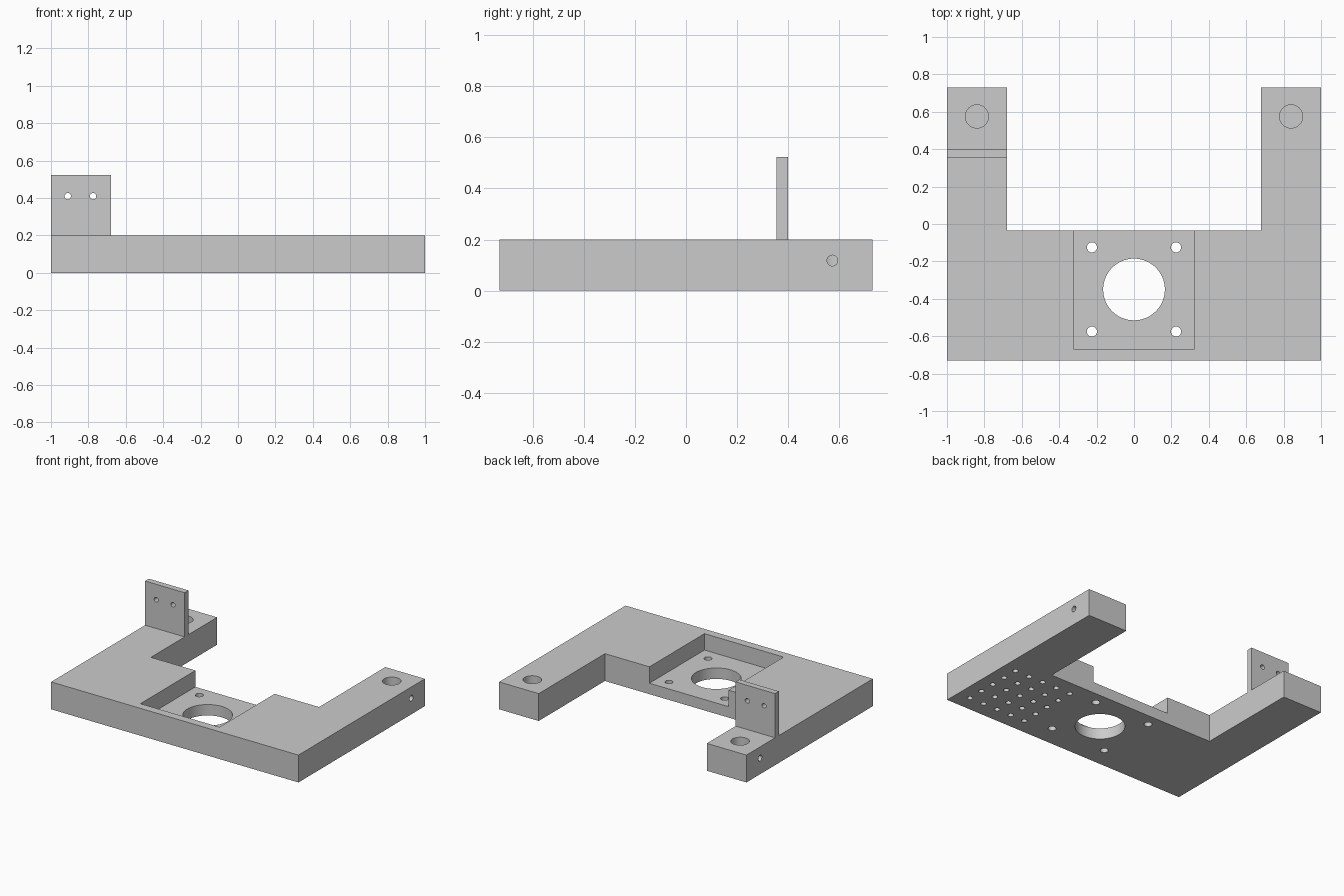
import bpy, bmesh, math
from mathutils import Matrix, Vector

if "Cube" in bpy.data.objects:
    bpy.data.objects.remove(bpy.data.objects["Cube"], do_unlink=True)

GREY = (0.6, 0.6, 0.6, 1.0)
grey = bpy.data.materials.new("plain grey")
grey.use_nodes = True
grey.diffuse_color = GREY
grey.node_tree.nodes["Principled BSDF"].inputs["Base Color"].default_value = GREY

THICK = 0.2      # plate thickness
FLOOR = 0.08     # height of the pocket floor
HALF_Y = 0.73
ARM_X = 0.68     # inner side of the arms
WEB_Y = -0.035   # back edge between the arms
TURN = {"x": Matrix.Rotation(math.pi / 2, 4, "Y"),
        "y": Matrix.Rotation(math.pi / 2, 4, "X"),
        "z": Matrix.Identity(4)}


def make_object(name, bm):
    bmesh.ops.recalc_face_normals(bm, faces=bm.faces)
    mesh = bpy.data.meshes.new(name)
    bm.to_mesh(mesh)
    bm.free()
    mesh.materials.append(grey)
    obj = bpy.data.objects.new(name, mesh)
    bpy.context.collection.objects.link(obj)
    return obj


def add_box(bm, low, high):
    low, high = Vector(low), Vector(high)
    size = Matrix.Diagonal((*(high - low), 1))
    bmesh.ops.create_cube(bm, size=1, matrix=Matrix.Translation((low + high) / 2) @ size)


def add_rod(bm, centre, radius, length, axis="z", sides=24):
    bmesh.ops.create_cone(bm, cap_ends=True, segments=sides, radius1=radius, radius2=radius,
                          depth=length, matrix=Matrix.Translation(centre) @ TURN[axis])


def cut(target, bm):
    cutter = make_object("cutter", bm)
    cutter.hide_render = True
    mod = target.modifiers.new("cut", "BOOLEAN")
    mod.operation, mod.solver, mod.object = "DIFFERENCE", "EXACT", cutter
    bpy.context.view_layer.objects.active = target
    bpy.ops.object.modifier_apply(modifier=mod.name)
    bpy.data.objects.remove(cutter, do_unlink=True)


# U-shaped base plate
bm = bmesh.new()
half = [(1, -HALF_Y), (1, HALF_Y), (ARM_X, HALF_Y), (ARM_X, WEB_Y)]
outline = half + [(-x, y) for x, y in reversed(half)]
face = bm.faces.new([bm.verts.new((x, y, 0)) for x, y in outline])
raised = bmesh.ops.extrude_face_region(bm, geom=[face])["geom"]
bmesh.ops.translate(bm, vec=(0, 0, THICK),
                    verts=[v for v in raised if isinstance(v, bmesh.types.BMVert)])
base = make_object("base_plate", bm)

# Square pocket, open at the back
bm = bmesh.new()
add_box(bm, (-0.32, -0.67, FLOOR), (0.32, 0.1, 0.4))
cut(base, bm)

# Central opening, four screw holes, arm sockets and the blind underside grid
bm = bmesh.new()
add_rod(bm, (0, -0.35, 0), 0.165, 0.3, sides=64)
for sx in (-1, 1):
    for sy in (-1, 1):
        add_rod(bm, (sx * 0.225, -0.35 + sy * 0.225, 0), 0.027, 0.3)
    add_rod(bm, (sx * 0.84, 0.575, 0.185), 0.062, 0.3, sides=48)
for i in range(5):
    for j in range(5):
        add_rod(bm, (0.9 - 0.117 * i, -0.615 + 0.117 * j, 0), 0.019, 0.12)
cut(base, bm)

# Cross holes from the outer sides into the sockets
bm = bmesh.new()
for sx in (-1, 1):
    add_rod(bm, (sx * 0.97, 0.573, 0.118), 0.021, 0.26, "x")
cut(base, bm)

# Upright tab with two screw holes
bm = bmesh.new()
add_box(bm, (-1, 0.355, THICK), (-ARM_X, 0.399, 0.523))
tab = make_object("upright_tab", bm)
bm = bmesh.new()
for x in (-0.91, -0.775):
    add_rod(bm, (x, 0.377, 0.41), 0.017, 0.2, "y")
cut(tab, bm)

# Smooth hole walls, sharp edges elsewhere
bpy.ops.object.select_all(action="DESELECT")
for obj in (base, tab):
    obj.select_set(True)
bpy.context.view_layer.objects.active = base
bpy.ops.object.shade_smooth_by_angle(angle=math.radians(30))
